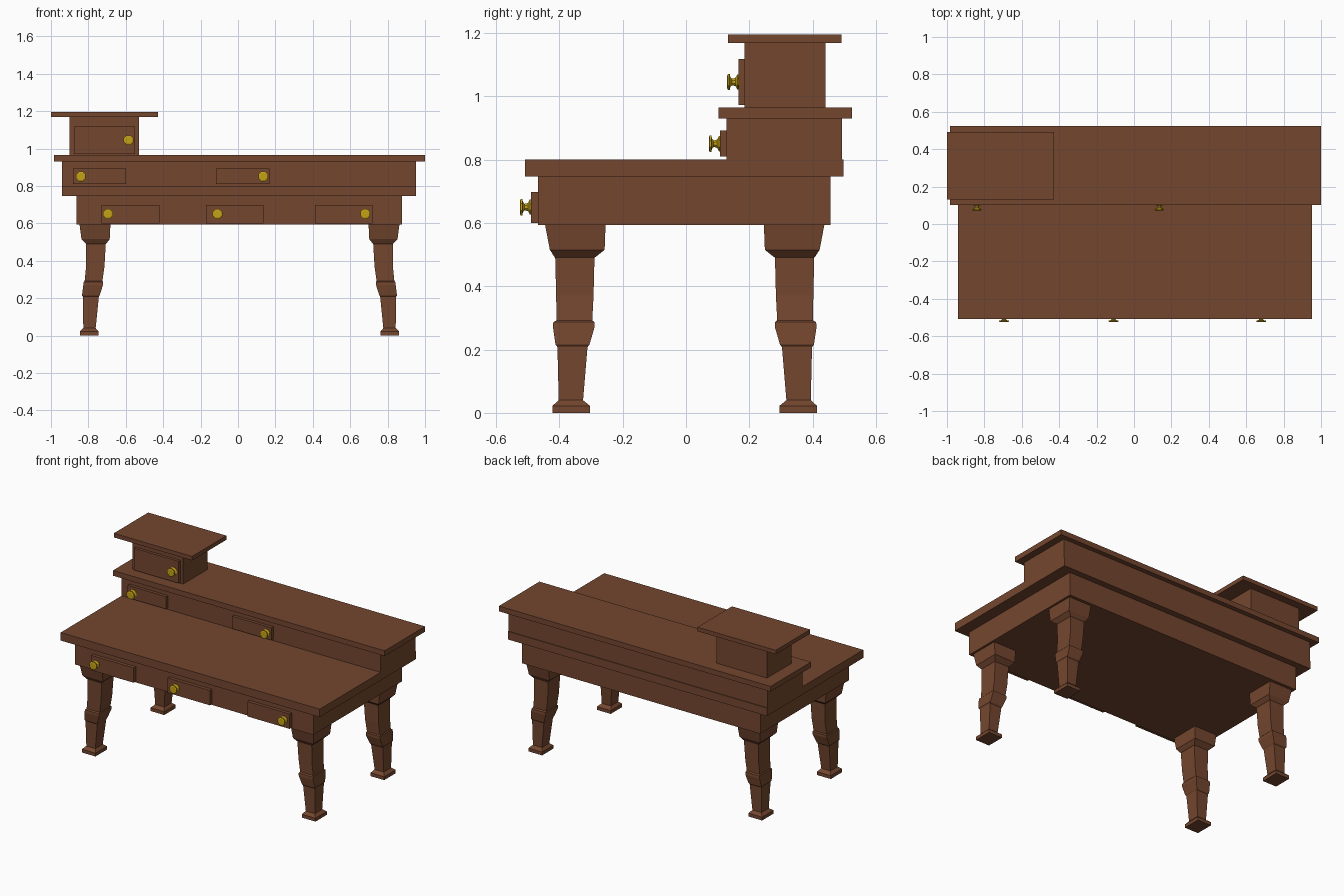
import bpy, bmesh, math

CX, CY = 0.008, -0.004  # centre of the leg layout


def material(name, col):
    m = bpy.data.materials.new(name)
    m.diffuse_color = (*col, 1)
    return m


wood = material("brown wood", (0.175, 0.062, 0.028))
brass = material("brass", (0.56, 0.36, 0.008))


def finish(name, bm, mat):
    bmesh.ops.recalc_face_normals(bm, faces=bm.faces)
    me = bpy.data.meshes.new(name)
    bm.to_mesh(me)
    bm.free()
    me.materials.append(mat)
    ob = bpy.data.objects.new(name, me)
    bpy.context.collection.objects.link(ob)
    return ob


def loft(name, rings, mat):
    """Skin a stack of equal-sized rings and cap both ends."""
    bm = bmesh.new()
    vs = [[bm.verts.new(p) for p in r] for r in rings]
    n = len(vs[0])
    for a, b in zip(vs, vs[1:]):
        for i in range(n):
            j = (i + 1) % n
            bm.faces.new((a[i], a[j], b[j], b[i]))
    bm.faces.new(vs[0])
    bm.faces.new(vs[-1])
    return finish(name, bm, mat)


def rect(x0, x1, y0, y1, z):
    return [(x0, y0, z), (x1, y0, z), (x1, y1, z), (x0, y1, z)]


def box(name, x0, x1, y0, y1, z0, z1):
    return loft(name, [rect(x0, x1, y0, y1, z0), rect(x0, x1, y0, y1, z1)], wood)


# carcass, stepped shelf and small cabinet
box("apron", -0.863, 0.877, -0.467, 0.457, 0.594, 0.747)
box("desk_top", -0.94, 0.953, -0.508, 0.498, 0.747, 0.80)
box("shelf_body", -0.94, 0.953, 0.128, 0.493, 0.80, 0.93)
box("shelf_top", -0.985, 1.0, 0.102, 0.524, 0.93, 0.965)
box("cabinet_body", -0.90, -0.53, 0.184, 0.44, 0.965, 1.168)
box("cabinet_top", -1.0, -0.428, 0.132, 0.491, 1.168, 1.195)

# knob profile: distance from the drawer front, radius
KNOB = [(0, 0.026), (0.004, 0.026), (0.010, 0.014), (0.021, 0.011),
        (0.026, 0.018), (0.028, 0.028), (0.033, 0.028), (0.036, 0.021)]


def knob(name, x, y, z, n=8):
    rings = [[(x + r * math.cos((i + .5) * math.tau / n), y - d,
               z + r * math.sin((i + .5) * math.tau / n)) for i in range(n)]
             for d, r in KNOB]
    loft(name, rings, brass)


# drawers: x range, front y, back y, z range, knob x, knob z
DRAWERS = [
    ("lower_drawer", -0.73, -0.42, -0.489, -0.467, 0.60, 0.698, -0.695, 0.65),
    ("lower_drawer", -0.172, 0.137, -0.489, -0.467, 0.60, 0.698, -0.11, 0.65),
    ("lower_drawer", 0.411, 0.72, -0.489, -0.467, 0.60, 0.698, 0.68, 0.65),
    ("shelf_drawer", -0.882, -0.60, 0.108, 0.128, 0.81, 0.892, -0.84, 0.85),
    ("shelf_drawer", -0.117, 0.168, 0.108, 0.128, 0.81, 0.892, 0.135, 0.85),
    ("cabinet_door", -0.877, -0.55, 0.166, 0.184, 0.972, 1.117, -0.585, 1.045),
]
for name, x0, x1, y0, y1, z0, z1, kx, kz in DRAWERS:
    box(name, x0, x1, y0, y1, z0, z1)
    knob(name + "_knob", kx, y0, kz)

# leg sections: z, inner x, outer x, inner y, outer y
LEG = [
    (0.0, .754, .854, .299, .418), (.022, .754, .854, .299, .418),
    (.04, .769, .835, .321, .398), (.208, .752, .838, .307, .402),
    (.215, .748, .842, .301, .408), (.27, .730, .835, .285, .416),
    (.287, .729, .833, .285, .415), (.292, .733, .828, .292, .405),
    (.37, .722, .820, .288, .406), (.49, .715, .820, .285, .409),
    (.492, .712, .822, .282, .411), (.515, .694, .845, .253, .426),
    (.594, .690, .855, .250, .441),
]
for sx, side in ((-1, "left"), (1, "right")):
    for sy, end in ((-1, "front"), (1, "back")):
        loft(f"{end}_{side}_leg",
             [rect(CX + sx * a, CX + sx * b, CY + sy * c, CY + sy * d, z)
              for z, a, b, c, d in LEG], wood)
